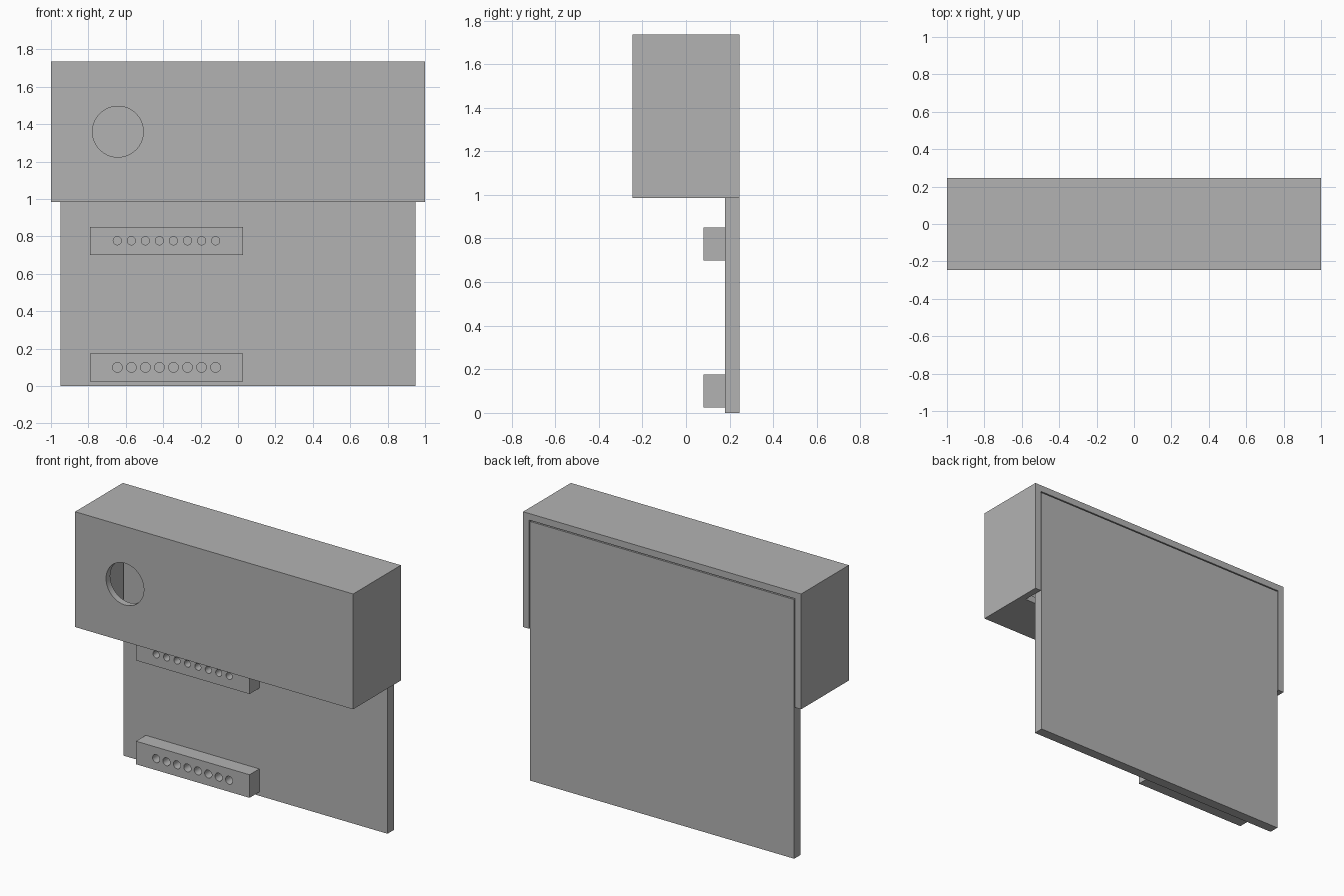
import bpy
import bmesh
from math import pi
from mathutils import Matrix, Vector

if "Cube" in bpy.data.objects:
    bpy.data.objects.remove(bpy.data.objects["Cube"])

grey = bpy.data.materials.new("plain grey")
grey.use_nodes = True
grey.diffuse_color = (0.45, 0.45, 0.45, 1)
grey.node_tree.nodes["Principled BSDF"].inputs["Base Color"].default_value = grey.diffuse_color


def finish(name, bm):
    bmesh.ops.recalc_face_normals(bm, faces=bm.faces[:])
    mesh = bpy.data.meshes.new(name)
    bm.to_mesh(mesh)
    bm.free()
    mesh.materials.append(grey)
    ob = bpy.data.objects.new(name, mesh)
    bpy.context.collection.objects.link(ob)
    return ob


def prism(name, x0, x1, profile):
    """Side profile (y, z) extruded along x."""
    bm = bmesh.new()
    face = bm.faces.new([bm.verts.new((x0, y, z)) for y, z in profile])
    out = bmesh.ops.extrude_face_region(bm, geom=[face])["geom"]
    moved = [v for v in out if isinstance(v, bmesh.types.BMVert)]
    bmesh.ops.translate(bm, verts=moved, vec=Vector((x1 - x0, 0, 0)))
    return finish(name, bm)


def box(name, x0, x1, y0, y1, z0, z1):
    return prism(name, x0, x1, [(y0, z0), (y1, z0), (y1, z1), (y0, z1)])


def drills(name, xs, z, radius, y0, y1, segments):
    """Row of round cutters running along y."""
    bm = bmesh.new()
    for x in xs:
        place = Matrix.Translation((x, (y0 + y1) / 2, z)) @ Matrix.Rotation(pi / 2, 4, "X")
        bmesh.ops.create_cone(bm, cap_ends=True, segments=segments, radius1=radius,
                              radius2=radius, depth=y1 - y0, matrix=place)
    return finish(name, bm)


def cut(ob, cutter):
    cutter.hide_render = True
    mod = ob.modifiers.new("cut", "BOOLEAN")
    mod.operation = "DIFFERENCE"
    mod.solver = "EXACT"
    mod.object = cutter
    bpy.ops.object.select_all(action="DESELECT")
    bpy.context.view_layer.objects.active = ob
    ob.select_set(True)
    bpy.ops.object.modifier_apply(modifier=mod.name)
    bpy.data.objects.remove(cutter)


def smooth(ob):
    bpy.ops.object.select_all(action="DESELECT")
    bpy.context.view_layer.objects.active = ob
    ob.select_set(True)
    bpy.ops.object.shade_smooth_by_angle()


# Hollow cover: open at the back, with a slot in the floor for the board
cover = box("cover", -1, 1, -0.245, 0.245, 0.985, 1.735)
cut(cover, prism("cavity", -0.957, 0.957,
                 [(-0.202, 1.028), (0.10, 1.028), (0.10, 0.9),
                  (0.35, 0.9), (0.35, 1.692), (-0.202, 1.692)]))
cut(cover, drills("window_cutter", [-0.642], 1.36, 0.136, -0.35, -0.1, 64))
smooth(cover)

# Flat back board
box("back_board", -0.95, 0.95, 0.18, 0.245, 0, 1.685)

# Two socket strips, each with a row of eight holes
holes = [-0.645 + 0.075 * i for i in range(8)]
for name, z0, hole_z, radius in (("upper_socket_strip", 0.70, 0.777, 0.022),
                                 ("lower_socket_strip", 0.025, 0.10, 0.026)):
    strip = box(name, -0.79, 0.027, 0.08, 0.18, z0, z0 + 0.15)
    cut(strip, drills("hole_cutter", holes, hole_z, radius, 0.0, 0.16, 32))
    smooth(strip)
